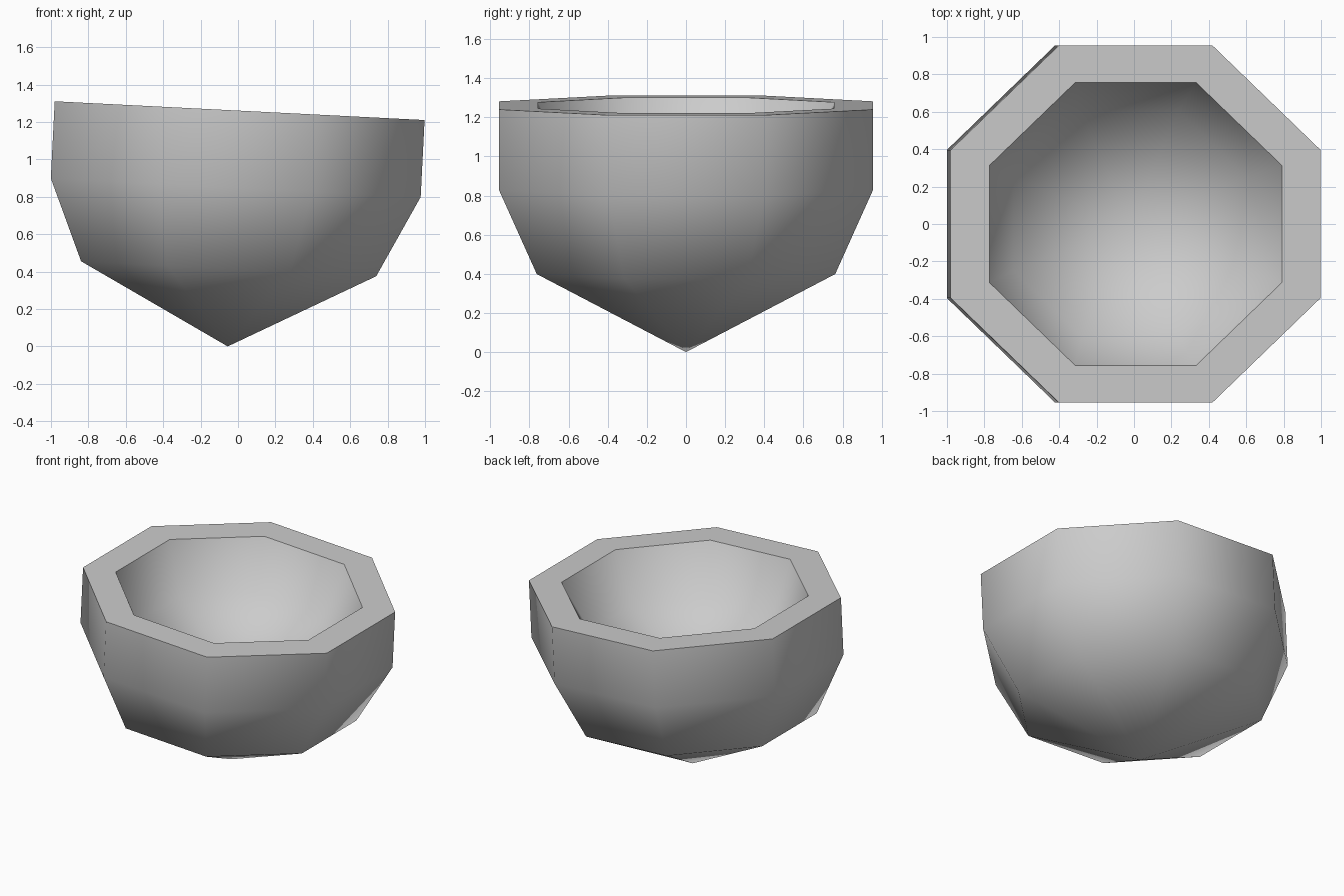
import bpy
import bmesh
from math import cos, sin, pi, radians
from mathutils import Matrix, Vector

if "Cube" in bpy.data.objects:
    bpy.data.objects.remove(bpy.data.objects["Cube"])

SIDES = 8
DEPTH_RATIO = 0.965
TILT = radians(2.9)

# Plain grey material
grey = bpy.data.materials.new("plain grey")
grey.use_nodes = True
colour = (0.6, 0.6, 0.6, 1)
grey.diffuse_color = colour
grey.node_tree.nodes["Principled BSDF"].inputs["Base Color"].default_value = colour

# Rings from the outer base up over the rim and down the hollow:
# (distance to flat side, height, sideways shift)
rings = [(0.79, 0.415, -0.016), (0.99, 0.85, 0), (0.99, 1.262, 0),
         (0.783, 1.262, 0), (0.625, 0.92, -0.012)]

bm = bmesh.new()


def add_ring(apothem, height, shift):
    radius = apothem / cos(pi / SIDES)
    angles = [(i + 0.5) * 2 * pi / SIDES for i in range(SIDES)]
    return [bm.verts.new((radius * cos(a) + shift,
                          radius * sin(a) * DEPTH_RATIO, height)) for a in angles]


def close_with_tip(ring, height):
    tip = bm.verts.new((0, 0, height))
    for i in range(SIDES):
        bm.faces.new((ring[i - 1], ring[i], tip))


# Walls between rings, then the pointed base and pointed floor of the hollow
loops = [add_ring(*ring) for ring in rings]
for low, high in zip(loops, loops[1:]):
    for i in range(SIDES):
        bm.faces.new((low[i - 1], low[i], high[i], high[i - 1]))
close_with_tip(loops[0], 0)
close_with_tip(loops[-1], 0.59)
bmesh.ops.recalc_face_normals(bm, faces=bm.faces)

# Lean the bowl to one side
lean = Matrix.Translation(Vector((-0.055, 0, 0))) @ Matrix.Rotation(TILT, 4, "Y")
bmesh.ops.transform(bm, matrix=lean, verts=bm.verts)

mesh = bpy.data.meshes.new("bowl")
bm.to_mesh(mesh)
bm.free()
mesh.materials.append(grey)
bowl = bpy.data.objects.new("bowl", mesh)
bpy.context.collection.objects.link(bowl)

# Smooth walls with a crisp rim
bpy.ops.object.select_all(action="DESELECT")
bowl.select_set(True)
bpy.context.view_layer.objects.active = bowl
bpy.ops.object.shade_smooth_by_angle(angle=radians(60))
